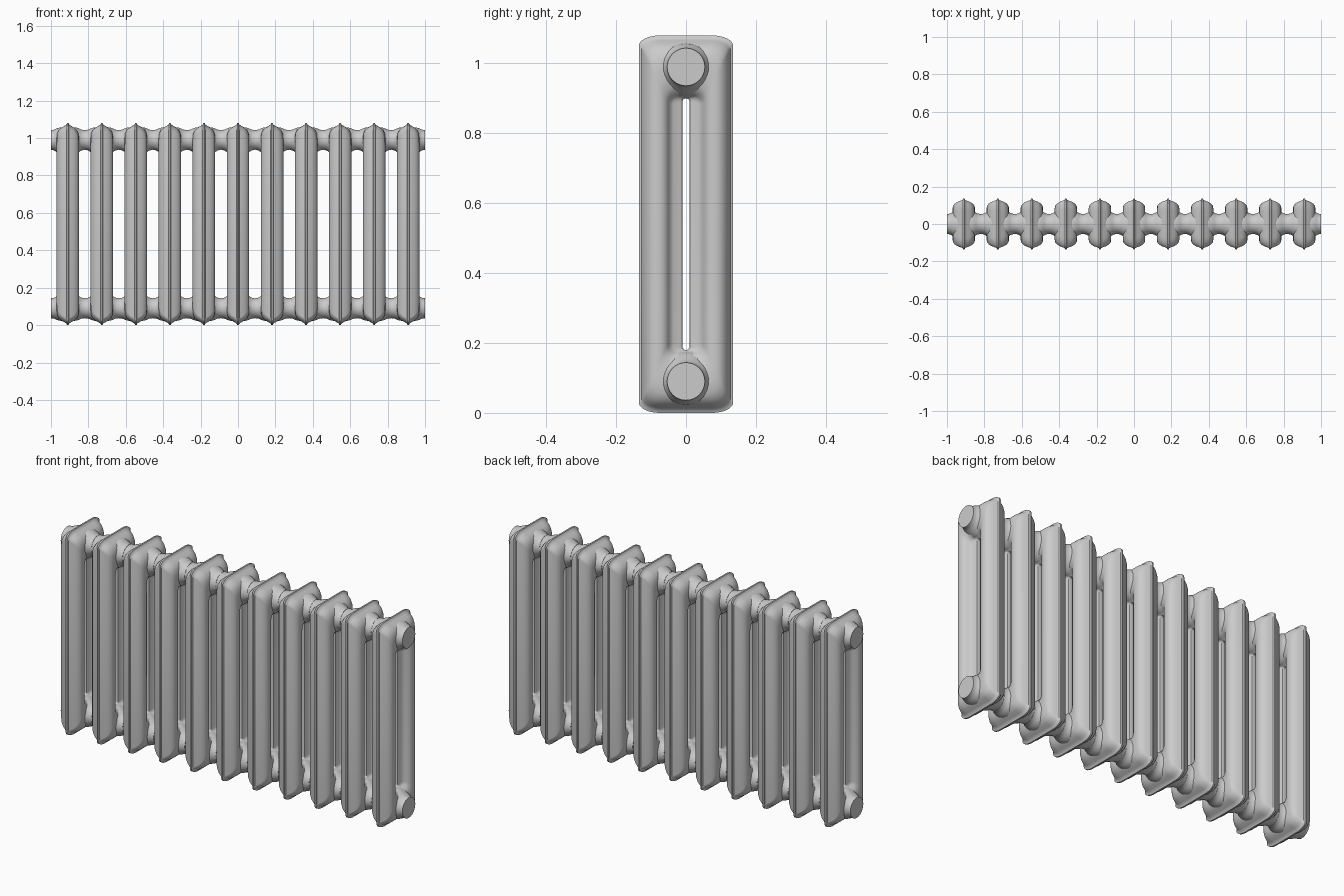
import bpy, bmesh, math

if "Cube" in bpy.data.objects:
    bpy.data.objects.remove(bpy.data.objects["Cube"])

COUNT, PITCH = 11, 0.182
MID_Z, HUB_OFFSET = 0.54, 0.45


def loft(name, rings, closed=False):
    """Skin a list of equal-length point rings into a smooth-shaded mesh."""
    bm = bmesh.new()
    vs = [[bm.verts.new(p) for p in r] for r in rings]
    n, m = len(vs), len(vs[0])
    for i in range(n if closed else n - 1):
        a, b = vs[i], vs[(i + 1) % n]
        for j in range(m):
            k = (j + 1) % m
            bm.faces.new((a[j], a[k], b[k], b[j]))
    if not closed:
        bm.faces.new(vs[0])
        bm.faces.new(vs[-1])
    bmesh.ops.recalc_face_normals(bm, faces=bm.faces[:])
    mesh = bpy.data.meshes.new(name)
    bm.to_mesh(mesh)
    bm.free()
    mesh.shade_smooth()
    mesh.set_sharp_from_angle(angle=math.radians(42))
    return mesh


def rounded_rect(x, hy, hz, ry, rz, seg=8):
    """Upright rectangle ring with elliptical corners."""
    pts = []
    for q, (sy, sz) in enumerate(((1, 1), (-1, 1), (-1, -1), (1, -1))):
        for s in range(seg + 1):
            a = math.pi / 2 * (q + s / seg)
            pts.append((x, sy * (hy - ry) + ry * math.cos(a),
                        MID_Z + sz * (hz - rz) + rz * math.sin(a)))
    return pts


def hub_ring(x, r_out, r_in, side, seg=32):
    """Ring around the pipe axis, flatter towards the outer edge."""
    pts = []
    for s in range(seg):
        a = 2 * math.pi * s / seg
        sn = math.sin(a)
        pts.append((x, r_in * math.cos(a),
                    MID_Z + side * (HUB_OFFSET + (r_out if sn > 0 else r_in) * sn)))
    return pts


def place(name, mesh, x=0):
    ob = bpy.data.objects.new(name, mesh)
    ob.location.x = x
    bpy.context.collection.objects.link(ob)


# section body: seam rim, rounded column, recessed web, central slot
profile = [
    (0.004, 0.135, 0.540, 0.060, 0.030),
    (0.007, 0.128, 0.532, 0.055, 0.030),
    (0.018, 0.124, 0.525, 0.052, 0.030),
    (0.034, 0.118, 0.516, 0.050, 0.032),
    (0.048, 0.109, 0.504, 0.048, 0.036),
    (0.057, 0.098, 0.486, 0.045, 0.042),
    (0.060, 0.085, 0.462, 0.040, 0.045),
    (0.059, 0.072, 0.428, 0.035, 0.042),
    (0.054, 0.060, 0.395, 0.030, 0.036),
    (0.042, 0.051, 0.376, 0.026, 0.028),
    (0.029, 0.045, 0.368, 0.024, 0.024),
    (0.023, 0.036, 0.364, 0.020, 0.020),
    (0.019, 0.020, 0.362, 0.014, 0.014),
    (0.016, 0.012, 0.361, 0.011, 0.011),
    (0.012, 0.010, 0.360, 0.0095, 0.0095),
]
half = [rounded_rect(*p) for p in profile]
other = [[(-x, y, z) for x, y, z in r] for r in reversed(half)]
body = loft("radiator_section", half + other, closed=True)

# flared hubs joining the pipe to each section
flare = [(0.0895, 0.054, 0.054), (0.078, 0.054, 0.055), (0.068, 0.057, 0.059),
         (0.058, 0.062, 0.066), (0.045, 0.066, 0.075), (0.030, 0.068, 0.084),
         (0.014, 0.068, 0.087)]
hubs = {}
for label, side in (("upper", 1), ("lower", -1)):
    rings = [hub_ring(x, o, i, side) for x, o, i in flare]
    rings += [hub_ring(-x, o, i, side) for x, o, i in reversed(flare)]
    hubs[label] = loft(label + "_hub", rings)
    # through pipe with closed ends
    pipe = [(-1, 0.054), (-0.9995, 0.054), (-0.99, 0.0525), (0.99, 0.0525),
            (0.9995, 0.054), (1, 0.054)]
    place(label + "_pipe", loft(label + "_pipe",
          [hub_ring(x, r, r, side) for x, r in pipe]))

for i in range(COUNT):
    x = (i - (COUNT - 1) / 2) * PITCH
    place(f"radiator_section_{i + 1}", body, x)
    for label, mesh in hubs.items():
        place(f"{label}_hub_{i + 1}", mesh, x)
